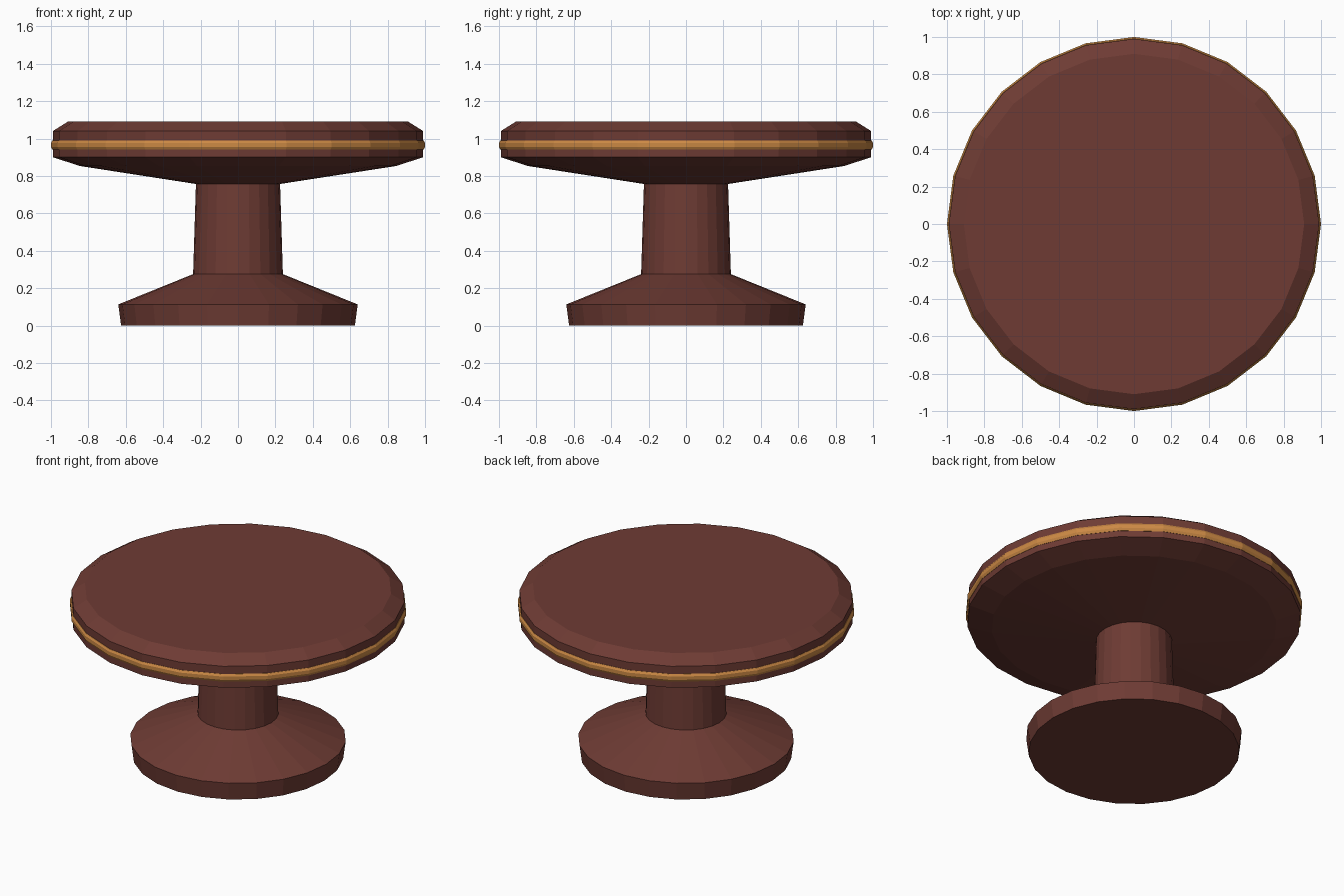
import bpy, bmesh, math

if "Cube" in bpy.data.objects:
    bpy.data.objects.remove(bpy.data.objects["Cube"])

SIDES = 24

def material(name, rgb):
    m = bpy.data.materials.new(name)
    m.diffuse_color = (*rgb, 1)
    m.use_nodes = True
    m.node_tree.nodes["Principled BSDF"].inputs["Base Color"].default_value = m.diffuse_color
    return m

wood = material("dark red wood", (0.156, 0.044, 0.034))
gold = material("brass", (0.60, 0.25, 0.058))

def lathe(name, profile, mat, closed=False):
    """Revolve (radius, z) points, listed bottom to top, about the z axis."""
    bm = bmesh.new()
    rings = []
    for r, z in profile:
        rings.append([bm.verts.new((r * math.cos(2 * math.pi * i / SIDES),
                                    r * math.sin(2 * math.pi * i / SIDES), z))
                      for i in range(SIDES)])
    pairs = list(zip(rings, rings[1:]))
    if closed:
        pairs.append((rings[-1], rings[0]))
    else:
        bm.faces.new(rings[0][::-1])
        bm.faces.new(rings[-1])
    for a, b in pairs:
        for i in range(SIDES):
            j = (i + 1) % SIDES
            bm.faces.new((a[i], a[j], b[j], b[i]))
    bmesh.ops.recalc_face_normals(bm, faces=bm.faces)
    me = bpy.data.meshes.new(name)
    bm.to_mesh(me)
    bm.free()
    me.materials.append(mat)
    ob = bpy.data.objects.new(name, me)
    bpy.context.collection.objects.link(ob)
    return ob

# Foot, column and round top turned as one piece
lathe("pedestal_table", [(0.625, 0), (0.64, 0.113), (0.24, 0.275),
                         (0.225, 0.757), (0.845, 0.853), (0.99, 0.90),
                         (0.99, 1.04), (0.91, 1.09)], wood)

# Metal band around the rim
lathe("rim_band", [(0.98, 0.94), (0.992, 0.94), (1.0, 0.955), (1.0, 0.977),
                   (0.992, 0.99), (0.98, 0.99)], gold, closed=True)
